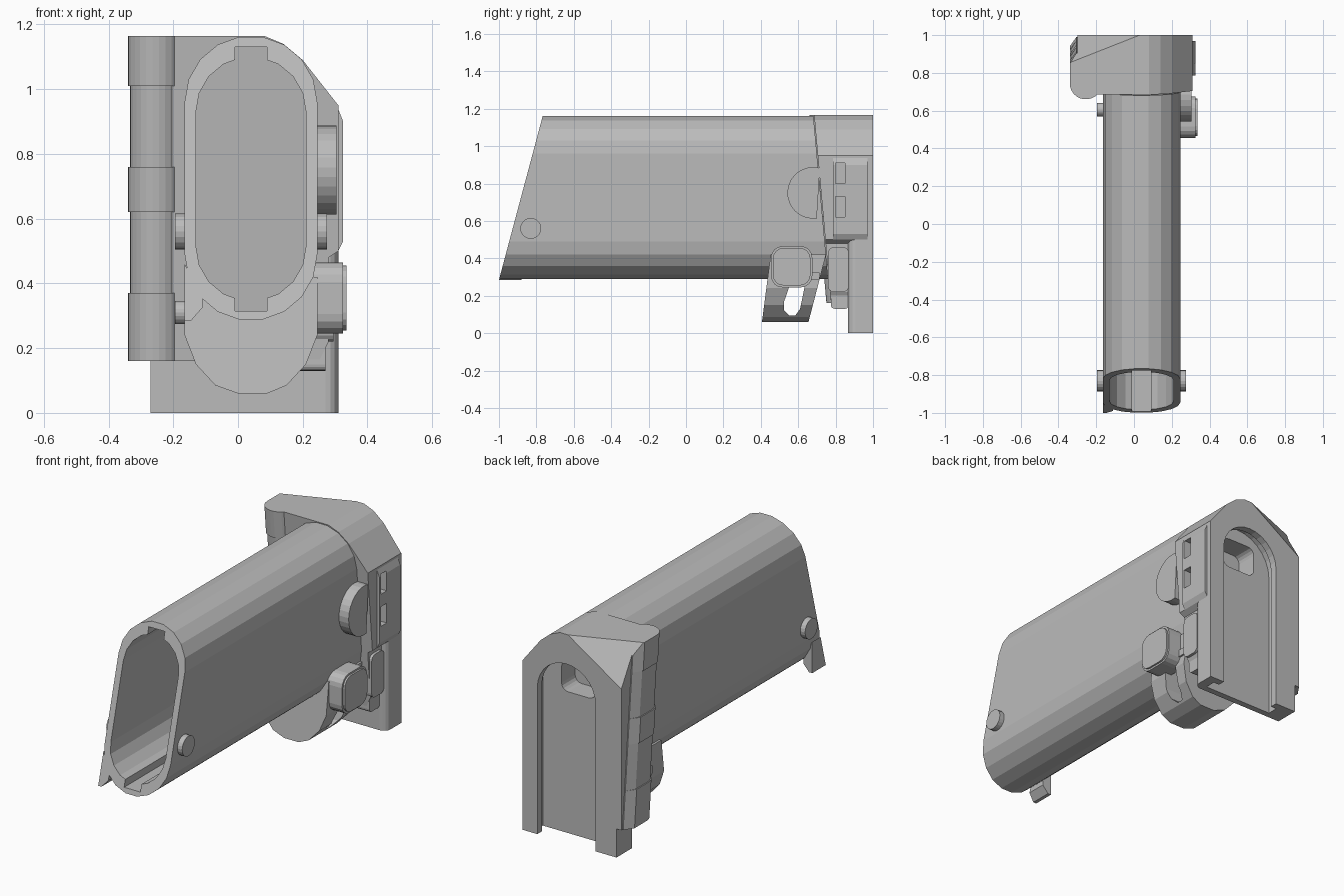
import bpy
import bmesh
from math import sin, cos, pi, radians
from mathutils import Vector

if "Cube" in bpy.data.objects:
    bpy.data.objects.remove(bpy.data.objects["Cube"])

grey = bpy.data.materials.new("grey plastic")
grey.use_nodes = True
COLOUR = (0.5, 0.5, 0.5, 1)
grey.diffuse_color = COLOUR
grey.node_tree.nodes["Principled BSDF"].inputs["Base Color"].default_value = COLOUR

CX = 0.04       # tube centre line
TOP = 1.165


def seam(z):
    """Leaning joint between the tube and the end block."""
    return 0.685 + (TOP - z) * 0.09


def extrude(name, axis, pts, start, end, lean=False):
    """Prism along an axis; start and end are numbers or functions of height."""
    bm = bmesh.new()
    rings = []
    for lim in (start, end):
        ring = []
        for u, v in pts:
            w = lim(v) if callable(lim) else lim
            co = {"x": (w, u, v), "y": (u, w, v), "z": (u, v, w)}[axis]
            if lean:
                co = (co[0], co[1] + seam(co[2]) - seam(TOP), co[2])
            ring.append(bm.verts.new(co))
        rings.append(ring)
    n = len(pts)
    bm.faces.new(rings[0])
    bm.faces.new(rings[1])
    for i in range(n):
        j = (i + 1) % n
        bm.faces.new((rings[0][i], rings[0][j], rings[1][j], rings[1][i]))
    bmesh.ops.recalc_face_normals(bm, faces=bm.faces)
    mesh = bpy.data.meshes.new(name)
    bm.to_mesh(mesh)
    bm.free()
    mesh.materials.append(grey)
    ob = bpy.data.objects.new(name, mesh)
    bpy.context.collection.objects.link(ob)
    return ob


def arc(cx, cy, r, a0, a1, n):
    angles = [radians(a0 + (a1 - a0) * i / n) for i in range(n + 1)]
    return [(cx + r * cos(a), cy + r * sin(a)) for a in angles]


def circle(cx, cy, r, n=20):
    return arc(cx, cy, r, 0, 360, n)[:-1]


def stadium(r, low, high, n=9):
    return arc(CX, high - r, r, 0, 180, n) + arc(CX, low + r, r, 180, 360, n)


def rect(u0, u1, v0, v1, r=0.0):
    if not r:
        return [(u0, v0), (u1, v0), (u1, v1), (u0, v1)]
    return (arc(u0 + r, v0 + r, r, 180, 270, 4) + arc(u1 - r, v0 + r, r, 270, 360, 4)
            + arc(u1 - r, v1 - r, r, 0, 90, 4) + arc(u0 + r, v1 - r, r, 90, 180, 4))


def cut(targets, cutter):
    cutter.hide_render = True
    for ob in targets:
        mod = ob.modifiers.new("cut", "BOOLEAN")
        mod.operation = "DIFFERENCE"
        mod.solver = "EXACT"
        mod.object = cutter
        bpy.context.view_layer.objects.active = ob
        bpy.ops.object.modifier_apply(modifier=mod.name)
    bpy.data.objects.remove(cutter)


def slice_off(ob, point, normal):
    bm = bmesh.new()
    bm.from_mesh(ob.data)
    geom = bm.verts[:] + bm.edges[:] + bm.faces[:]
    bmesh.ops.bisect_plane(bm, geom=geom, plane_co=point, plane_no=normal, clear_outer=True)
    bmesh.ops.holes_fill(bm, edges=[e for e in bm.edges if e.is_boundary])
    bmesh.ops.recalc_face_normals(bm, faces=bm.faces)
    bm.to_mesh(ob.data)
    bm.free()


# Hollow tube with a raked mouth and key grooves
def mouth(z):
    return -1 + (z - 0.285) * 0.267


tube = extrude("tube", "y", stadium(0.205, 0.285, TOP), mouth, lambda z: seam(z) - 0.004)
cut([tube], extrude("bore_cutter", "y", stadium(0.17, 0.345, 1.1), -1.2, 0.9))
cut([tube], extrude("groove_cutter", "y", rect(-0.01, 0.09, 0.315, 1.13), -1.2, 0.9))
extrude("mouth_lug", "y", [(-0.165, 0.285), (-0.145, 0.285), (-0.11, 0.325),
                           (-0.11, 0.36), (-0.165, 0.46)], mouth, -0.88)

# End block behind the tube
block = extrude("end_block", "y", [
    (-0.30, TOP), (0.08, TOP), (0.14, 1.14), (0.2, 1.09), (0.31, 0.95),
    (0.31, 0.5), (0.28, 0.48), (0.28, 0.22), (0.25, 0.16), (-0.30, 0.16)], seam, 1.0)

# Lower mounting plate
plate = extrude("mounting_plate", "z",
                [(-0.27, 1.0), (-0.27, 0.865)] + arc(0.27, 0.905, 0.04, 270, 360, 4)
                + [(0.31, 1.0)], 0, 0.5)

# Side rail with two slots
rail = extrude("side_rail", "y", [(0.28, 0.95), (0.305, 0.95), (0.325, 0.9), (0.325, 0.53),
                                  (0.31, 0.5), (0.28, 0.5)], 0.785, 0.97)
for low in (0.62, 0.8):
    slot = extrude("slot_cutter", "x", rect(0.8, 0.85, low, low + 0.11), 0.26, 0.4)
    cut([block, rail], slot)
extrude("side_bracket", "x", rect(0.76, 0.87, 0.22, 0.46, 0.03), 0.2, 0.295)
extrude("bracket_foot", "x", rect(0.775, 0.87, 0.13, 0.24, 0.02), 0.1, 0.27)

# Hinge knuckles along the leaning joint
corner = Vector((-0.30, 0.87, TOP))
slope = Vector((0.33, 0.13, 0)).cross(Vector((0, 0.13, -0.215)))
knuckles = []
for i, (low, high) in enumerate([(0.16, 0.37), (0.37, 0.62), (0.62, 0.76), (0.76, 1.01), (1.01, TOP)]):
    r = 0.079 if i % 2 else 0.085
    plan = arc(-0.255, 0.745, r, 180, 375, 14) + [(-0.18, 0.9), (-0.305, 0.9), (-0.255 - r, 0.85)]
    knuckles.append(extrude(f"hinge_knuckle_{i + 1}", "z", plan, low, high, lean=True))
slice_off(block, corner, slope)
slice_off(knuckles[-1], corner, slope)

# Arched sliding channel with an undercut, and a pocket near its top
for half, front, back in ((0.18, 0.93, 1.1), (0.215, 0.9, 0.96)):
    arch = arc(CX, 0.82, half, 0, 180, 14) + [(CX - half, -0.1), (CX + half, -0.1)]
    cut([block, plate], extrude("channel_cutter", "y", arch, front, back))
cut([block], extrude("pocket_cutter", "y", rect(-0.07, 0.14, 0.79, 0.96, 0.04), 0.78, 0.95))

# Release latch cupped under the tube, with a finger slot
latch = extrude("release_latch", "y", [
    (-0.165, 0.42), (-0.165, 0.24), (-0.13, 0.15), (-0.07, 0.085), (0, 0.06), (0.09, 0.06),
    (0.15, 0.085), (0.21, 0.15), (0.245, 0.24), (0.245, 0.42)]
    + arc(CX, 0.49, 0.19, -22, -158, 10),
    lambda z: 0.41 + (z - 0.09) * 0.13, lambda z: 0.655 + (z - 0.06) * 0.26)
cut([latch], extrude("finger_cutter", "x", [
    (0.57, 0.3), (0.525, 0.17), (0.525, 0.12), (0.55, 0.095), (0.585, 0.095),
    (0.61, 0.13), (0.645, 0.3)], -0.5, 0.5))

# Side buttons
extrude("round_button", "x", arc(0.68, 0.75, 0.138, 75, 278, 16), 0.22, 0.305)
extrude("square_button", "x", rect(0.455, 0.675, 0.245, 0.465, 0.06), 0.205, 0.325)
extrude("square_button_face", "x", rect(0.465, 0.665, 0.255, 0.455, 0.055), 0.32, 0.335)

# Pins
for side, x0, x1 in (("left", 0.23, 0.275), ("right", -0.195, -0.15)):
    extrude(f"{side}_mouth_pin", "x", circle(-0.83, 0.56, 0.056), x0, x1)
extrude("latch_pin", "x", circle(0.605, 0.31, 0.036), -0.195, -0.12)
extrude("latch_stop", "x", rect(0.67, 0.715, 0.285, 0.325), 0.2, 0.255)
